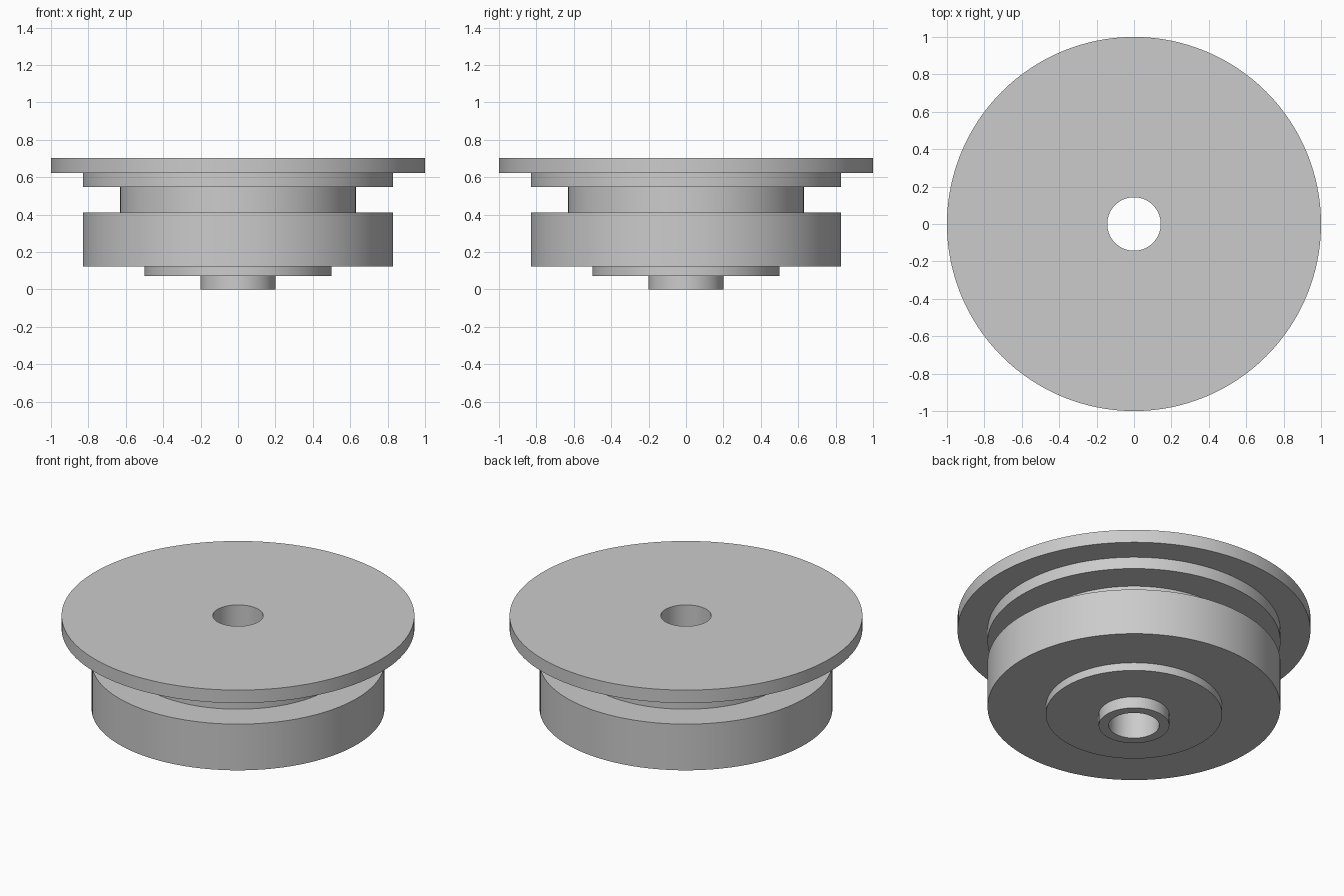
import bpy, bmesh, math
from mathutils import Matrix, Vector

cube = bpy.data.objects.get("Cube")
if cube:
    bpy.data.objects.remove(cube, do_unlink=True)

# Plain grey material
grey = bpy.data.materials.new("plain_grey")
grey.use_nodes = True
color = (0.6, 0.6, 0.6, 1)
grey.diffuse_color = color
grey.node_tree.nodes["Principled BSDF"].inputs["Base Color"].default_value = color

SEGMENTS = 128
BORE = 0.143
TOP = 0.703

# Outer steps from bottom to top: (radius, lower height, upper height)
steps = [
    (0.20, 0.0, 0.072),    # hub
    (0.50, 0.072, 0.122),  # shoulder
    (0.83, 0.122, 0.411),  # drum
    (0.63, 0.411, 0.548),  # groove
    (0.83, 0.548, 0.622),  # collar
    (1.00, 0.622, TOP),    # flange
]

# Closed cross-section, including the wall of the bore
profile = [(BORE, 0.0)]
for radius, low, high in steps:
    profile += [(radius, low), (radius, high)]
profile.append((BORE, TOP))

# Spin the cross-section around the vertical axis
bm = bmesh.new()
verts = [bm.verts.new((r, 0, z)) for r, z in profile]
edges = [bm.edges.new((v, verts[(i + 1) % len(verts)])) for i, v in enumerate(verts)]
bmesh.ops.spin(bm, geom=verts + edges, cent=(0, 0, 0), axis=(0, 0, 1),
               angle=math.tau, steps=SEGMENTS, use_merge=True)
bmesh.ops.remove_doubles(bm, verts=bm.verts, dist=0.0001)
bmesh.ops.recalc_face_normals(bm, faces=bm.faces)

mesh = bpy.data.meshes.new("grooved_wheel")
bm.to_mesh(mesh)
bm.free()
mesh.materials.append(grey)
wheel = bpy.data.objects.new("grooved_wheel", mesh)
bpy.context.collection.objects.link(wheel)

# Smooth round walls with crisp steps
bpy.ops.object.select_all(action="DESELECT")
wheel.select_set(True)
bpy.context.view_layer.objects.active = wheel
bpy.ops.object.shade_smooth_by_angle(angle=math.radians(30))
